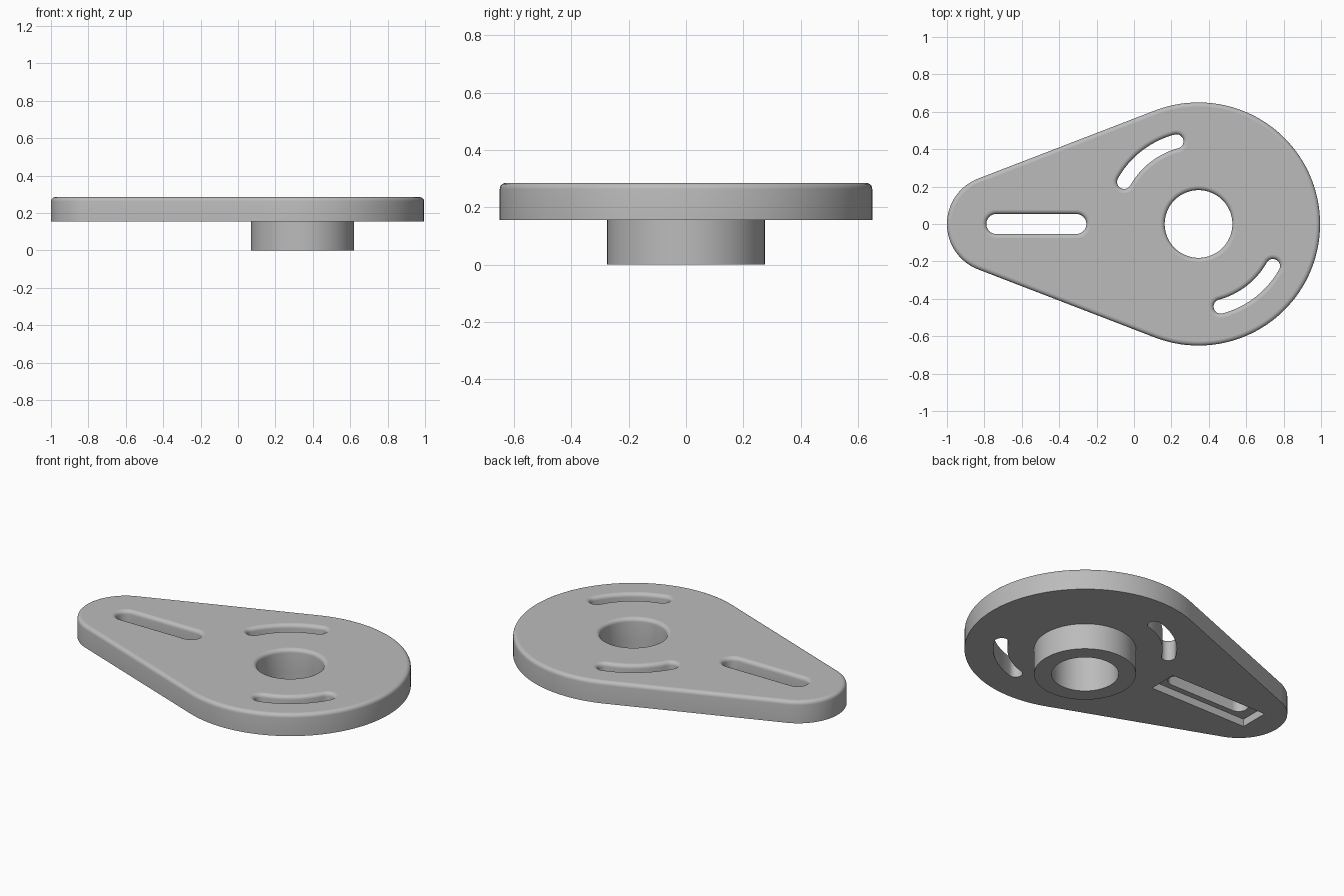
import bpy, bmesh
from math import sin, cos, pi, radians, acos

cube = bpy.data.objects.get("Cube")
if cube:
    bpy.data.objects.remove(cube, do_unlink=True)

BOTTOM, TOP, FILLET = 0.155, 0.285, 0.022
HUB_X, HUB_R, BORE_R = 0.345, 0.275, 0.181
RECESS_Z = 0.2

grey = bpy.data.materials.new("plain grey")
grey.use_nodes = True
colour = (0.5, 0.5, 0.5, 1)
grey.diffuse_color = colour
grey.node_tree.nodes["Principled BSDF"].inputs["Base Color"].default_value = colour


def arc(cx, cy, r, a0, a1, n):
    """Points along an arc, both ends included."""
    return [(cx + r * cos(a0 + (a1 - a0) * i / n),
             cy + r * sin(a0 + (a1 - a0) * i / n)) for i in range(n + 1)]


# Outlines, counter-clockwise, each grown by an offset
def circle(r):
    return lambda off=0: arc(HUB_X, 0, r + off, 0, 2 * pi, 96)[:-1]


def tapered(x0, r0, x1, r1, n):
    """Two round ends joined by tangent lines."""
    t = acos((r0 - r1) / (x1 - x0))
    return lambda off=0: (arc(x1, 0, r1 + off, -t, t, n)
                          + arc(x0, 0, r0 + off, t, 2 * pi - t, n))


def curved_slot(turn):
    """Slot with round ends following an arc around the hub."""
    r, w, a, b = 0.457, 0.038, radians(105) + turn, radians(150.5) + turn

    def outline(off=0):
        h = w + off
        end_a = (HUB_X + r * cos(a), r * sin(a))
        end_b = (HUB_X + r * cos(b), r * sin(b))
        return (arc(HUB_X, 0, r + h, a, b, 24)
                + arc(*end_b, h, b, b + pi, 16)[1:-1]
                + arc(HUB_X, 0, r - h, b, a, 24)
                + arc(*end_a, h, a + pi, a + 2 * pi, 16)[1:-1])
    return outline


def recess(off=0):
    x, hx, hy = -0.523, 0.322, 0.088
    return [(x - hx, -hy), (x + hx, -hy), (x + hx, hy), (x - hx, hy)]


# Mesh helpers
def ring(bm, points, z):
    return [bm.verts.new((x, y, z)) for x, y in points]


def wall(bm, rings, inward=False, smooth=True):
    for low, high in zip(rings, rings[1:]):
        for i in range(len(low)):
            j = (i + 1) % len(low)
            quad = [low[i], low[j], high[j], high[i]]
            face = bm.faces.new(quad[::-1] if inward else quad)
            face.smooth = smooth


def cap(bm, loops, up):
    """Flat face bounded by the first loop, with the others as holes."""
    edges = []
    for loop in loops:
        for i, v in enumerate(loop):
            pair = (v, loop[(i + 1) % len(loop)])
            edges.append(bm.edges.get(pair) or bm.edges.new(pair))
    made = bmesh.ops.triangle_fill(bm, edges=edges, use_beauty=True,
                                   use_dissolve=False, normal=(0, 0, up))
    for face in made["geom"]:
        if isinstance(face, bmesh.types.BMFace):
            face.normal_update()
            if face.normal.z * up < 0:
                face.normal_flip()


def rounded_wall(bm, outline, z0, inward=False):
    """Upright wall whose top edge is rounded over."""
    sign, steps = (1 if inward else -1), 5
    rings = [ring(bm, outline(), z0)]
    for i in range(steps + 1):
        t = i * pi / 2 / steps
        rings.append(ring(bm, outline(sign * FILLET * (1 - cos(t))),
                          TOP - FILLET + FILLET * sin(t)))
    wall(bm, rings, inward)
    return rings[0], rings[-1]


def finish(bm, name):
    mesh = bpy.data.meshes.new(name)
    bm.to_mesh(mesh)
    bm.free()
    mesh.materials.append(grey)
    obj = bpy.data.objects.new(name, mesh)
    bpy.context.collection.objects.link(obj)


# Teardrop plate with bore, two curved slots and a straight slot
bm = bmesh.new()
rim_low, rim_top = rounded_wall(bm, tapered(-0.74, 0.26, HUB_X, 0.65, 72), BOTTOM)
bore_low, bore_top = rounded_wall(bm, circle(BORE_R), BOTTOM, True)
curved = [rounded_wall(bm, curved_slot(turn), BOTTOM, True) for turn in (0, pi)]
slot_low, slot_top = rounded_wall(
    bm, tapered(-0.736, 0.0535, -0.308, 0.0535, 20), RECESS_Z, True)
cap(bm, [rim_top, bore_top, slot_top] + [c[1] for c in curved], 1)

# Rectangular recess under the straight slot
recess_low, recess_high = ring(bm, recess(), BOTTOM), ring(bm, recess(), RECESS_Z)
wall(bm, [recess_low, recess_high], True, False)
cap(bm, [recess_high, slot_low], -1)

# Underside, left open where the hub joins
hub_joint = ring(bm, circle(HUB_R)(), BOTTOM)
cap(bm, [rim_low, hub_joint, recess_low] + [c[0] for c in curved], -1)
finish(bm, "slotted_plate")

# Hub sleeve below the plate
bm = bmesh.new()
outer = [ring(bm, circle(HUB_R)(), z) for z in (0, BOTTOM)]
inner = [ring(bm, circle(BORE_R)(), z) for z in (0, BOTTOM)]
wall(bm, outer)
wall(bm, inner, True)
cap(bm, [outer[0], inner[0]], -1)
finish(bm, "hub_sleeve")
